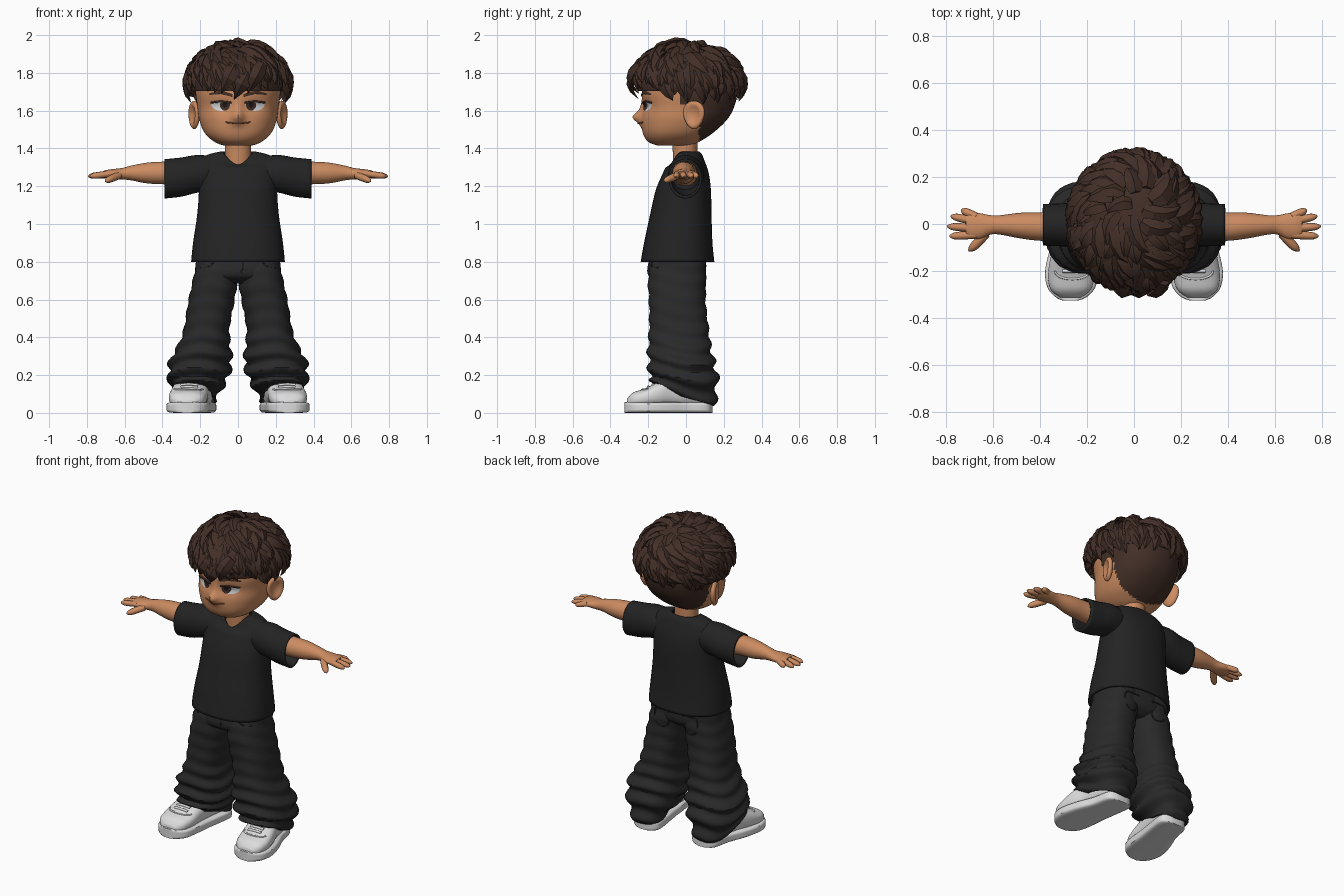
import bpy, bmesh, random
from math import sin, cos, pi, sqrt, acos, exp
from mathutils import Vector
from mathutils.bvhtree import BVHTree

random.seed(4)
if "Cube" in bpy.data.objects:
    bpy.data.objects.remove(bpy.data.objects["Cube"])


def material(name, *rgb):
    m = bpy.data.materials.new(name)
    m.use_nodes = True
    m.diffuse_color = (*rgb, 1)
    bsdf = m.node_tree.nodes["Principled BSDF"]
    bsdf.inputs["Base Color"].default_value = (*rgb, 1)
    bsdf.inputs["Roughness"].default_value = 0.8
    return m


SKIN = material("warm_skin", 0.60, 0.26, 0.12)
HAIR = material("dark_brown_hair", 0.055, 0.028, 0.02)
SHIRT = material("black_cotton", 0.017, 0.017, 0.018)
PANTS = material("charcoal_denim", 0.022, 0.022, 0.023)
SHOE = material("off_white_leather", 0.72, 0.72, 0.72)
SCLERA = material("eye_white", 0.6, 0.62, 0.64)
IRIS = material("brown_iris", 0.045, 0.024, 0.017)
BLACK = material("pupil_black", 0.01, 0.008, 0.008)
LIP = material("lip_line", 0.25, 0.085, 0.04)


def clamp(v):
    return max(0.0, min(1.0, v))


def add_mesh(name, bm, mats, mirror=False, thick=0, angle=0.8, fix=True):
    if fix:
        bmesh.ops.recalc_face_normals(bm, faces=bm.faces[:])
    me = bpy.data.meshes.new(name)
    bm.to_mesh(me)
    bm.free()
    ob = bpy.data.objects.new(name, me)
    bpy.context.collection.objects.link(ob)
    for m in mats:
        me.materials.append(m)
    bpy.ops.object.select_all(action='DESELECT')
    ob.select_set(True)
    bpy.context.view_layer.objects.active = ob
    bpy.ops.object.shade_smooth_by_angle(angle=angle)
    if thick:
        s = ob.modifiers.new("thickness", 'SOLIDIFY')
        s.thickness, s.offset = thick, -1
    if mirror:
        ob.modifiers.new("mirror", 'MIRROR')
    return ob


def loft(name, rings, mat, axis='z', n=32, steps=4, power=2, bump=None,
         closed=True, rule=None, **kw):
    """Smooth skin through rings of (position, low a, high a, low b, high b)."""
    keys = [rings[0], *rings, rings[-1]]
    rows = []
    for i in range(len(rings) - 1):
        for k in range(steps + (i == len(rings) - 2)):
            t = k / steps
            rows.append([0.5 * (2 * b + (c - a) * t + (2 * a - 5 * b + 4 * c - d) * t * t
                                + (3 * b - a - 3 * c + d) * t ** 3)
                         for a, b, c, d in zip(*keys[i:i + 4])])
    bm = bmesh.new()
    loops = []
    for p, al, ah, bl, bh in rows:
        loop = []
        for j in range(n):
            ang = 2 * pi * j / n
            c, s = cos(ang), sin(ang)
            k = (abs(c) ** power + abs(s) ** power) ** (-1 / power)
            a, b = (al + ah) / 2 + (ah - al) / 2 * c * k, (bl + bh) / 2 + (bh - bl) / 2 * s * k
            co = Vector({'x': (p, a, b), 'y': (a, p, b), 'z': (a, b, p)}[axis])
            loop.append(bm.verts.new(bump(co, ang) if bump else co))
        loops.append(loop)
    for u, v in zip(loops, loops[1:]):
        for j in range(n):
            bm.faces.new((u[j], u[j - 1], v[j - 1], v[j]))
    if closed:
        bm.faces.new(loops[0])
        bm.faces.new(loops[-1])
    if rule:
        for f in bm.faces:
            f.material_index = rule(f.calc_center_median())
    return add_mesh(name, bm, mat if isinstance(mat, list) else [mat], **kw)


def tubes(name, paths, mat, mirror=False):
    """Round tubes along paths of (point, radius)."""
    cu = bpy.data.curves.new(name, 'CURVE')
    cu.dimensions, cu.bevel_depth, cu.bevel_resolution = '3D', 1.0, 2
    cu.use_fill_caps, cu.resolution_u = True, 5
    for path in paths:
        sp = cu.splines.new('NURBS')
        sp.points.add(len(path) - 1)
        for pt, (co, r) in zip(sp.points, path):
            pt.co, pt.radius = (*co, 1), r
        sp.order_u, sp.use_endpoint_u = min(3, len(path)), True
    cu.materials.append(mat)
    ob = bpy.data.objects.new(name, cu)
    bpy.context.collection.objects.link(ob)
    if mirror:
        ob.modifiers.new("mirror", 'MIRROR')


def surface(ob):
    return BVHTree.FromObject(ob, bpy.context.evaluated_depsgraph_get())


def drop(tree, origin, direction, lift=0.0):
    hit = tree.ray_cast(Vector(origin), Vector(direction))[0]
    return (hit if hit else Vector(origin)) - Vector(direction) * lift


# Head with nose, eye sockets and the short-cropped hair area
def face_shape(co, a):
    if co.y < 0:
        x, z = co.x, co.z
        co.y -= 0.045 * exp(-(x / 0.03) ** 2 - ((z - 1.565) / 0.028) ** 2)
        co.y -= 0.015 * exp(-(x / 0.022) ** 2 - ((z - 1.61) / 0.04) ** 2)
        co.y += 0.012 * exp(-((abs(x) - 0.09) / 0.05) ** 2 - ((z - 1.625) / 0.03) ** 2)
        co.y -= 0.007 * exp(-(x / 0.05) ** 2 - ((z - 1.53) / 0.02) ** 2)
    return co


def cropped(c):
    return int(c.z > 1.72 or (c.y > 0.07 and c.z > 1.425) or (c.y > -0.03 and c.z > 1.63))


head = loft("head", [
    (1.415, -.075, .075, -.15, .03), (1.435, -.125, .125, -.2, .07),
    (1.48, -.175, .175, -.228, .14), (1.55, -.205, .205, -.235, .215),
    (1.62, -.215, .215, -.228, .255), (1.70, -.225, .225, -.232, .27),
    (1.80, -.215, .215, -.21, .25), (1.88, -.16, .16, -.15, .2),
    (1.92, -.07, .07, -.06, .1)], [SKIN, HAIR], n=96, steps=6, power=2.25,
    bump=face_shape, rule=cropped)
loft("neck", [(1.29, -.07, .07, -.065, .06), (1.38, -.07, .07, -.07, .06),
              (1.47, -.07, .07, -.075, .06)], SKIN)

# Cupped ears
bm = bmesh.new()
bmesh.ops.create_uvsphere(bm, u_segments=24, v_segments=16, radius=1)
for v in bm.verts:
    x, y, z = v.co
    if x > 0:
        x -= 1.1 * max(0, 1 - (y * y + z * z) / 0.6)
    y *= 1 + 0.2 * z
    v.co = (0.232 + 0.022 * x + 0.022 * y, 0.042 + 0.055 * y - 0.01 * x, 1.577 + 0.075 * z)
add_mesh("ears", bm, [SKIN], mirror=True, angle=1.2)

# Face details laid on the head
face = surface(head)


def on_face(x, z, lift=0.004):
    return drop(face, (x, -1, z), (0, 1, 0), lift)


def decal(name, outline, mat, lift):
    bm = bmesh.new()
    cx, cz = (sum(p[i] for p in outline) / len(outline) for i in (0, 1))
    rings = [[bm.verts.new(on_face(cx + (x - cx) * k, cz + (z - cz) * k, lift))
              for x, z in outline] for k in (0.1, 0.4, 0.7, 1)]
    faces = [bm.faces.new(rings[0])]
    for u, v in zip(rings, rings[1:]):
        for j in range(len(u)):
            faces.append(bm.faces.new((u[j], u[j - 1], v[j - 1], v[j])))
    for f in faces:
        f.normal_update()
        if f.normal.y > 0:
            f.normal_flip()
    add_mesh(name, bm, [mat], mirror=True, fix=False)


def lidded(cx, w, low):
    return [(cx + w * cos(a), 1.632 + (0.014 if sin(a) > 0 else low) * sin(a))
            for a in (2 * pi * k / 28 for k in range(28))]


decal("eye_whites", lidded(0.09, 0.05, 0.033), SCLERA, 0.003)
decal("irises", lidded(0.069, 0.027, 0.031), IRIS, 0.005)
decal("pupils", lidded(0.069, 0.012, 0.016), BLACK, 0.007)
decal("eyebrows", [(.03, 1.672), (.06, 1.68), (.1, 1.69), (.15, 1.683), (.155, 1.69),
                   (.1, 1.707), (.06, 1.698), (.03, 1.688)], HAIR, 0.006)
tubes("upper_lids", [[(on_face(0.035 + 0.012 * k, 1.642 + 0.006 * sin(k * pi / 9)), 0.005)
                      for k in range(10)]], HAIR, True)
tubes("mouth", [[(on_face(x * 0.011, 1.535 - 0.003 * cos(x * 0.5), 0), 0.004)
                 for x in range(-6, 7)]], LIP)

# Tousled hair: a base cap and overlapping pointed locks swirling from the crown
CEN, RAD = Vector((0, 0.01, 1.74)), Vector((0.262, 0.282, 0.222))
bm = bmesh.new()
bmesh.ops.create_uvsphere(bm, u_segments=32, v_segments=20, radius=0.95)
for v in bm.verts:
    v.co = CEN + v.co * RAD
cut = bmesh.ops.bisect_plane(bm, geom=bm.verts[:] + bm.edges[:] + bm.faces[:],
                             plane_co=(0, 0, 1.705), plane_no=(0, 0, -1), clear_outer=True)
bmesh.ops.holes_fill(bm, edges=[e for e in bm.edges if e.is_boundary])


def lock(pts, width, thick):
    rows = []
    for i, k in enumerate((0.7, 1.0, 0.9, 0.55)):
        p, t = pts[i], (pts[i + 1] - pts[i]).normalized()
        out = (p - CEN).normalized()
        s = t.cross(out).normalized()
        rows.append([bm.verts.new(p + d) for d in
                     (-s * width * k, out * thick * k, s * width * k, -out * thick * k)])
    tip = bm.verts.new(pts[4])
    bm.faces.new(rows[0])
    for u, v in zip(rows, rows[1:]):
        for j in range(4):
            bm.faces.new((u[j], u[j - 1], v[j - 1], v[j]))
    for j in range(4):
        bm.faces.new((rows[-1][j], rows[-1][j - 1], tip))


LIFT = (0.94, 1.01, 1.05, 1.07, 1.06)
crown = Vector((0.05, 0.3, 1)).normalized()
side = crown.cross(Vector((0, 1, 0))).normalized()
fore = crown.cross(side)
for i in range(150):
    polar, az = acos(1 - 1.05 * (i + 0.5) / 150), i * 2.39996 + random.uniform(-.2, .2)
    length, swirl = random.uniform(0.4, 0.62), random.uniform(0.0, 0.5)
    puff = random.uniform(-0.015, 0.03)
    pts = []
    for k, up in enumerate(LIFT):
        th, ph = polar + length * k / 4, az + swirl * k / 4 / max(0.5, sin(polar))
        d = crown * cos(th) + (side * cos(ph) + fore * sin(ph)) * sin(th)
        pts.append(CEN + d * RAD * (up + puff * k / 4))
    if pts[4].z > (1.7 if pts[4].y < -0.08 else 1.65):
        lock(pts, random.uniform(0.034, 0.048), 0.02)

# Lower edge of the hair, two staggered rows
for i in range(52):
    az, row = 2 * pi * i / 26 + random.uniform(-.1, .1), i // 26
    low = (1.70 if sin(az) < -0.3 else 1.64) + 0.05 * row + random.uniform(-.015, .02)
    swirl = random.uniform(-0.1, 0.35)
    pts = []
    for k, up in enumerate(LIFT):
        z = low + 0.15 * (1 - k / 4)
        s = sqrt(max(0, 1 - ((z - CEN.z) / RAD.z) ** 2)) * (up + 0.02 * row)
        a = az + swirl * k / 4
        pts.append(CEN + Vector((RAD.x * s * cos(a), RAD.y * s * sin(a), z - CEN.z)))
    lock(pts, 0.04, 0.02)
# Fringe falling over the forehead
for x, z, w in ((-.02, 1.66, .045), (.05, 1.69, .04), (-.09, 1.69, .04)):
    lock([Vector((x + 0.02 * (4 - k), -0.25 - 0.012 * k * (4 - k), z + 0.04 * (4 - k)))
          for k in range(5)], w, 0.02)
add_mesh("hair", bm, [HAIR], angle=0.5)


# T-shirt with a dipped neckline
def neckline(co, a):
    co.z -= 0.07 * clamp((co.z - 1.3) / 0.085) * max(0, -sin(a)) ** 3
    return co


loft("shirt_body", [
    (.80, -.248, .248, -.24, .15), (.90, -.238, .238, -.222, .14),
    (1.05, -.216, .216, -.19, .135), (1.18, -.207, .207, -.16, .132),
    (1.27, -.21, .21, -.122, .12), (1.33, -.203, .203, -.095, .1),
    (1.367, -.16, .16, -.08, .085), (1.385, -.085, .085, -.072, .07)],
    SHIRT, n=48, power=2.3, bump=neckline, closed=False, thick=0.014)
loft("sleeves", [
    (.13, -.085, .085, 1.18, 1.36), (.22, -.095, .095, 1.165, 1.365),
    (.3, -.095, .088, 1.145, 1.352), (.388, -.092, .085, 1.135, 1.343)],
    SHIRT, axis='x', closed=False, thick=0.014, mirror=True)

# Arms and hands
loft("arms", [
    (.25, -.07, .06, 1.2, 1.33), (.385, -.072, .05, 1.21, 1.33),
    (.48, -.062, .048, 1.215, 1.325), (.57, -.045, .037, 1.232, 1.308),
    (.61, -.045, .037, 1.235, 1.297), (.65, -.062, .045, 1.238, 1.292),
    (.69, -.063, .048, 1.243, 1.287), (.715, -.05, .038, 1.25, 1.28)],
    SKIN, axis='x', mirror=True)
fingers = []
for y0, x1, y1 in ((-.046, .785, -.052), (-.018, .795, -.01), (.01, .78, .034), (.032, .735, .06)):
    a, b = Vector((0.67, y0, 1.267)), Vector((x1, y1, 1.252))
    fingers.append([(a.lerp(b, t), r) for t, r in ((0, .016), (.5, .018), (.9, .015), (1, .003))])
fingers.append([((.63, -.04, 1.257), .02), ((.665, -.08, 1.243), .021),
                ((.695, -.108, 1.23), .016), ((.703, -.115, 1.226), .003)])
tubes("fingers", fingers, SKIN, True)


# Baggy trousers with bunched folds toward the hem
def folds(co, a):
    amp = 0.004 + 0.011 * clamp((0.45 - co.z) / 0.2)
    amp *= sin(co.z * 72 + 1.6 * sin(2 * a + 1) + a)
    w = clamp((0.2 - co.z) / 0.12)
    return co + Vector((amp * cos(a), amp * sin(a), -0.3 * w * co.y))


legs = loft("trouser_legs", [
    (.84, 0, .212, -.17, .1), (.72, 0, .235, -.2, .105), (.58, .022, .265, -.195, .105),
    (.45, .045, .285, -.195, .12), (.36, .042, .315, -.2, .13), (.28, .035, .358, -.2, .148),
    (.2, .05, .367, -.192, .165), (.13, .085, .35, -.18, .162), (.08, .115, .315, -.155, .148)],
    PANTS, n=40, steps=6, power=2.4, bump=folds, closed=False, thick=0.012, mirror=True)
hips = loft("trouser_hips", [
    (.87, -.2, .2, -.17, .1), (.78, -.222, .222, -.2, .107),
    (.72, -.215, .215, -.195, .1), (.685, -.12, .12, -.13, .06)], PANTS, n=40, power=2.4)
waist, leg = surface(hips), surface(legs)


def on_trousers(x, z, d):
    hits = [drop(t, (x, -d, z), (0, d, 0)) for t in (waist, leg)]
    hits = [h for h in hits if abs(h.y) < 0.9]
    return min(hits, key=lambda h: h.y * d)


tubes("fly", [[(on_trousers(x, z, 1), 0.005) for x, z in
               ((.022, .82), (.022, .77), (.02, .73), (.0, .705))],
              [(on_trousers(0, z, 1), 0.004) for z in (.82, .76, .7)]], PANTS)
tubes("pocket_seams", [
    [(on_trousers(x, z, 1), 0.004) for x, z in ((.12, .82), (.135, .785), (.165, .77), (.2, .768))],
    [(on_trousers(x, z, -1), 0.004) for x, z in ((.05, .78), (.05, .69), (.1, .66), (.15, .69),
                                                (.15, .78), (.1, .78), (.05, .78))]], PANTS, True)

# Sneakers
loft("shoe_soles", [(y, a, b, 0, .058) for y, a, b in (
    (-.325, .235, .305), (-.31, .2, .335), (-.27, .165, .368), (-.2, .15, .378), (-.1, .14, .355),
    (0, .125, .315), (.09, .115, .295), (.125, .135, .275), (.14, .17, .24))],
    SHOE, axis='y', power=6, mirror=True)
uppers = loft("shoe_uppers", [
    (-.312, .225, .315, .03, .075), (-.28, .185, .353, .03, .108), (-.22, .165, .366, .03, .128),
    (-.14, .158, .354, .03, .168), (-.07, .15, .33, .03, .2), (.02, .14, .31, .03, .2),
    (.09, .13, .29, .03, .18), (.128, .16, .255, .03, .12)],
    SHOE, axis='y', power=2.6, mirror=True)
top = surface(uppers)
paths = [[(drop(top, (.258 + dx, y, 1), (0, 0, -1)), 0.008) for dx in (-.045, -.02, 0, .02, .045)]
         for y in (-.2, -.175, -.15, -.125)]
paths.append([(drop(top, (.262 + .075 * cos(a), -.2 - .035 * sin(a), 1), (0, 0, -1)), 0.005)
              for a in (pi * k / 8 for k in range(9))])
tubes("shoe_laces", paths, SHOE, True)
